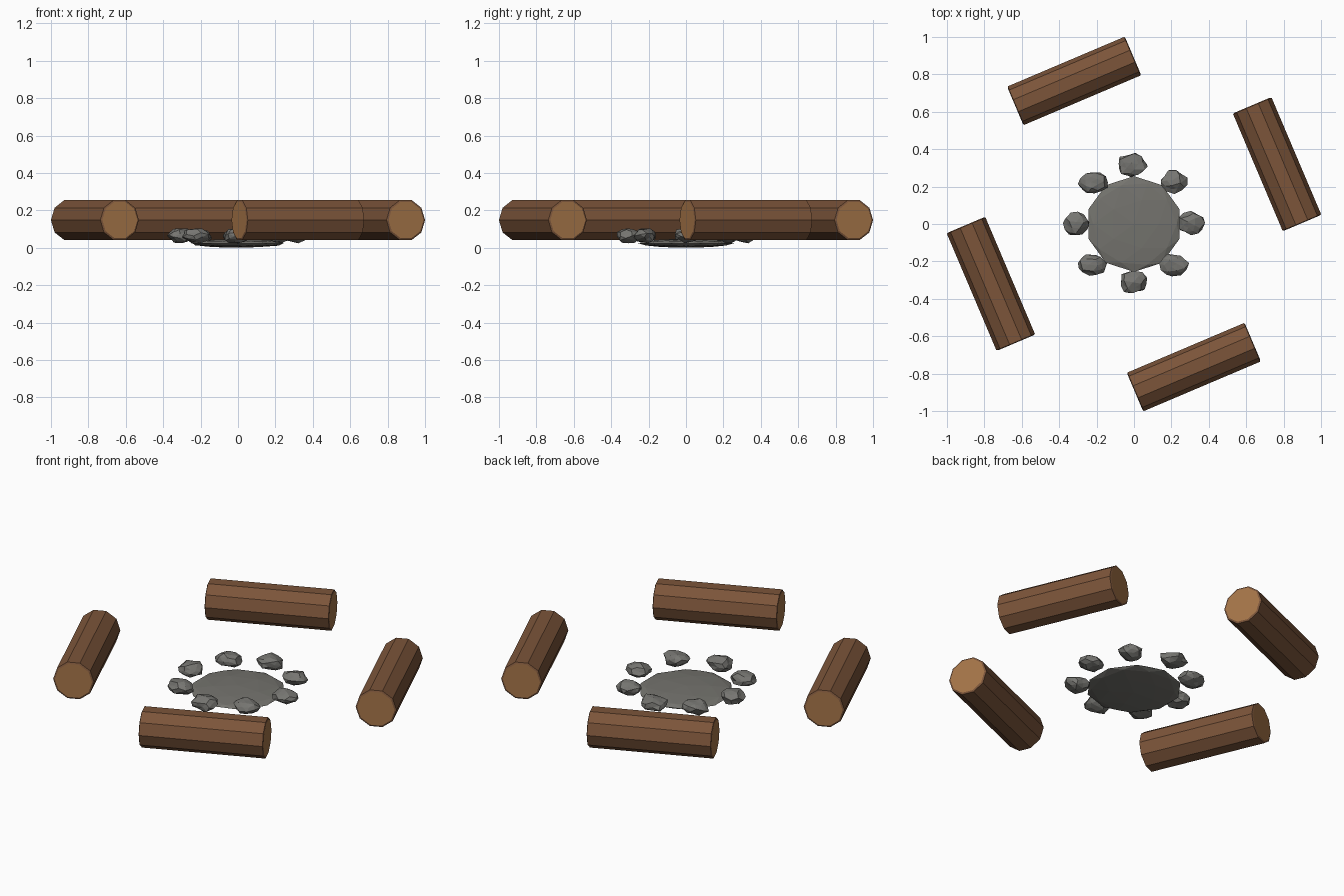
import bpy, bmesh, math, random
from mathutils import Matrix, Vector

if "Cube" in bpy.data.objects:
    bpy.data.objects.remove(bpy.data.objects["Cube"], do_unlink=True)
random.seed(4)


def material(name, rgb):
    m = bpy.data.materials.new(name)
    m.use_nodes = True
    m.diffuse_color = (*rgb, 1)
    bsdf = m.node_tree.nodes["Principled BSDF"]
    bsdf.inputs["Base Color"].default_value = (*rgb, 1)
    bsdf.inputs["Roughness"].default_value = 0.9
    return m


bark = material("bark brown", (0.2, 0.09, 0.042))
wood = material("cut wood", (0.38, 0.18, 0.066))
ash = material("ash grey", (0.175, 0.172, 0.155))
rock = material("rock grey", (0.18, 0.178, 0.165))


def finish(name, bm, mats):
    mesh = bpy.data.meshes.new(name)
    bmesh.ops.recalc_face_normals(bm, faces=bm.faces)
    bm.to_mesh(mesh)
    bm.free()
    for m in mats:
        mesh.materials.append(m)
    ob = bpy.data.objects.new(name, mesh)
    bpy.context.collection.objects.link(ob)


# Log seats: ten-sided cylinders with pale cut ends, one per quarter turn
def log_seat(name, turn):
    bm = bmesh.new()
    bmesh.ops.create_cone(bm, cap_ends=True, segments=10, radius1=0.112,
                          radius2=0.112, depth=0.676)
    # a vertex points sideways so that a flat side lies on top
    bm.verts.ensure_lookup_table()
    side = math.atan2(bm.verts[0].co.y, bm.verts[0].co.x)
    bmesh.ops.rotate(bm, verts=bm.verts, matrix=Matrix.Rotation(math.pi / 2 - side, 3, "Z"))
    bm.normal_update()
    ends = [f for f in bm.faces if len(f.verts) > 4]
    bmesh.ops.inset_individual(bm, faces=ends, thickness=0.01, depth=0.004)
    for f in ends:
        f.material_index = 1
    place = (Matrix.Rotation(turn, 4, "Z") @ Matrix.Translation((0.32, -0.765, 0.148))
             @ Matrix.Rotation(math.radians(23), 4, "Z") @ Matrix.Rotation(math.pi / 2, 4, "Y"))
    bm.transform(place)
    finish(name, bm, [bark, wood])


for i, label in enumerate(("front", "left", "back", "right")):
    log_seat(label + "_log_seat", i * math.pi / 2)

# Fire bed: a flattened faceted ball
bed = bmesh.new()
bmesh.ops.create_icosphere(bed, subdivisions=2, radius=1)
bmesh.ops.scale(bed, vec=(0.256, 0.256, 0.024), verts=bed.verts)
bmesh.ops.translate(bed, vec=(0, 0, 0.024), verts=bed.verts)
finish("fire_bed", bed, [ash])


# Ring stones: jittered balls fitted to a given width and depth
def stone(name, x, y, half_x, half_y):
    bm = bmesh.new()
    bmesh.ops.create_icosphere(bm, subdivisions=2, radius=1)
    bmesh.ops.rotate(bm, verts=bm.verts,
                     matrix=Matrix.Rotation(random.uniform(0, 6), 3, Vector((1, 2, 3))))
    for v in bm.verts:
        v.co *= random.uniform(0.82, 1.12)
    half = (half_x, half_y, 0.04)
    centre = (x, y, 0.064)
    for axis in range(3):
        values = [v.co[axis] for v in bm.verts]
        low, high = min(values), max(values)
        for v in bm.verts:
            t = 2 * (v.co[axis] - low) / (high - low) - 1
            v.co[axis] = centre[axis] + t * half[axis]
    finish(name, bm, [rock])


stones = [(0.31, 0.005, 0.07, 0.065), (0.215, 0.225, 0.072, 0.065),
          (-0.005, 0.315, 0.077, 0.065), (-0.22, 0.22, 0.08, 0.056),
          (-0.31, 0.003, 0.07, 0.063), (-0.222, -0.22, 0.078, 0.057),
          (0, -0.31, 0.07, 0.06), (0.215, -0.22, 0.08, 0.06)]
for i, spec in enumerate(stones):
    stone(f"ring_stone_{i + 1}", *spec)
